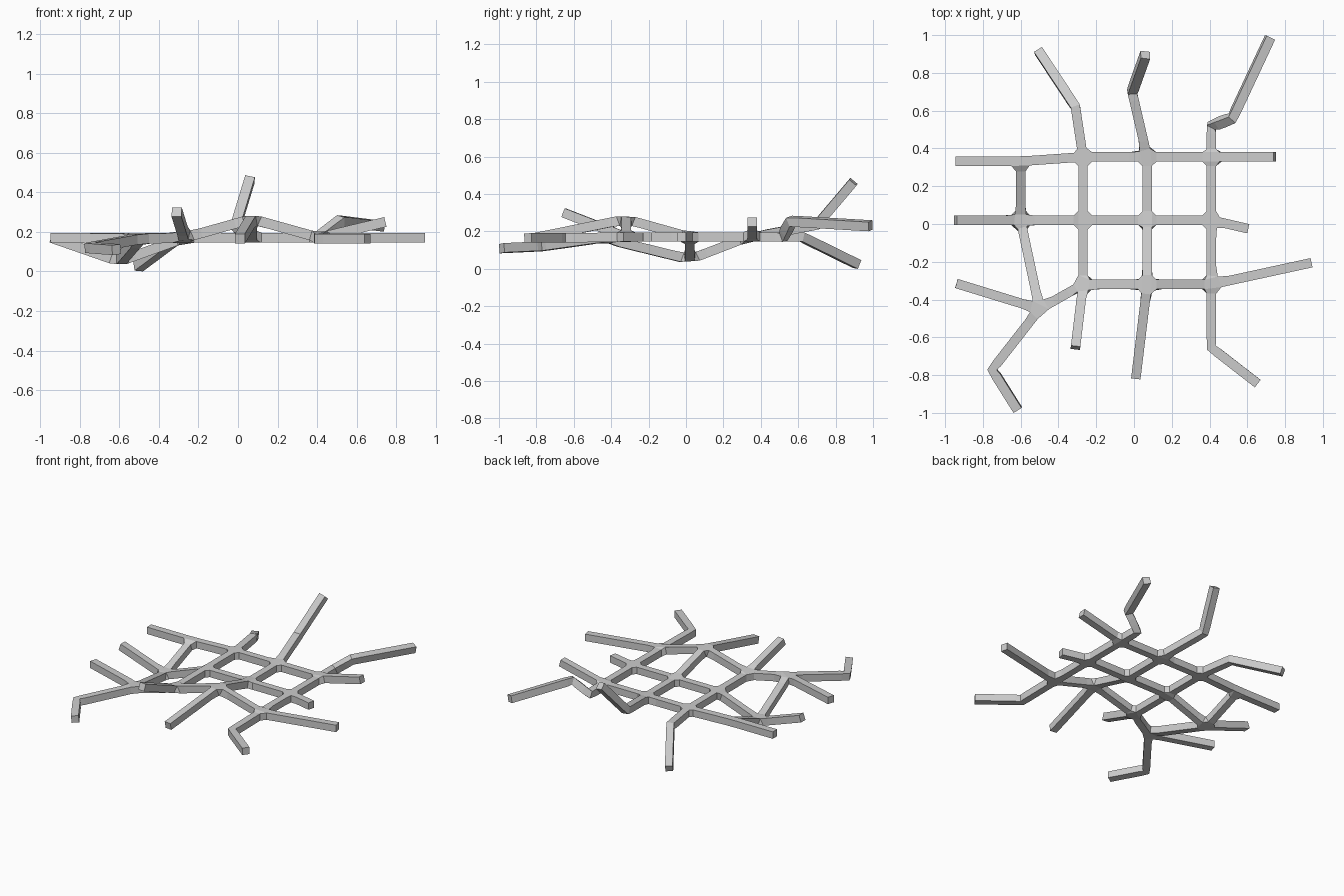
import bpy, bmesh

if "Cube" in bpy.data.objects:
    bpy.data.objects.remove(bpy.data.objects["Cube"])

R = 0.025   # half thickness of the bars
Z = 0.17    # height of the flat part of the lattice

# Regular three by three core of the lattice, one node lifted
xs, ys = (-0.27, 0.07, 0.41), (-0.32, 0.02, 0.355)
nodes = {f"g{i}{j}": (x, y, Z) for i, x in enumerate(xs) for j, y in enumerate(ys)}
nodes["g10"] = (0.07, -0.32, 0.265)

# Outer nodes and loose ends
nodes.update(
    l0=(-0.5, -0.45, 0.165), l1=(-0.6, 0.02, 0.05), l2=(-0.6, 0.332, Z),
    l0e=(-0.94, -0.315, Z), l1e=(-0.945, 0.02, Z), l2e=(-0.945, 0.332, Z),
    c1=(-0.75, -0.77, 0.12), c2=(-0.615, -0.985, 0.11),
    f0=(-0.31, -0.655, 0.3), f1=(0.01, -0.815, 0.165),
    f2=(0.41, -0.655, 0.165), f2e=(0.655, -0.845, 0.165),
    r0=(0.94, -0.205, Z), r1=(0.605, -0.025, Z), r2=(0.745, 0.355, 0.25),
    b0=(-0.31, 0.62, Z), b0e=(-0.505, 0.915, 0.025),
    b1=(-0.01, 0.7, 0.235), b1e=(0.06, 0.895, 0.465),
    b2=(0.41, 0.52, Z), b2m=(0.52, 0.56, 0.255), b2e=(0.72, 0.987, 0.23),
)

# Runs of bars from node to node
paths = [
    "l0e l0 g00 g10 g20 r0", "l1e l1 g01 g11 g21 r1", "l2e l2 g02 g12 g22 r2",
    "c2 c1 l0 l1 l2", "f0 g00 g01 g02 b0 b0e", "f1 g10 g11 g12 b1 b1e",
    "f2e f2 g20 g21 g22 b2 b2m b2e",
]

# Wire skeleton
bm = bmesh.new()
v = {name: bm.verts.new(co) for name, co in nodes.items()}
for p in paths:
    run = p.split()
    for a, b in zip(run, run[1:]):
        bm.edges.new((v[a], v[b]))
me = bpy.data.meshes.new("branching_lattice")
bm.verts.index_update()
root = v["g11"].index
bm.to_mesh(me)
bm.free()
obj = bpy.data.objects.new("branching_lattice", me)
bpy.context.collection.objects.link(obj)
bpy.context.view_layer.objects.active = obj
obj.select_set(True)

# Square bars with chamfered hubs grown around the skeleton
skin = obj.modifiers.new("bars", 'SKIN')
skin.branch_smoothing = 0
skin.use_smooth_shade = False
if not me.skin_vertices:
    bpy.ops.mesh.customdata_skin_add()
for i, sv in enumerate(me.skin_vertices[0].data):
    sv.radius = (R, R)
    sv.use_root = (i == root)
